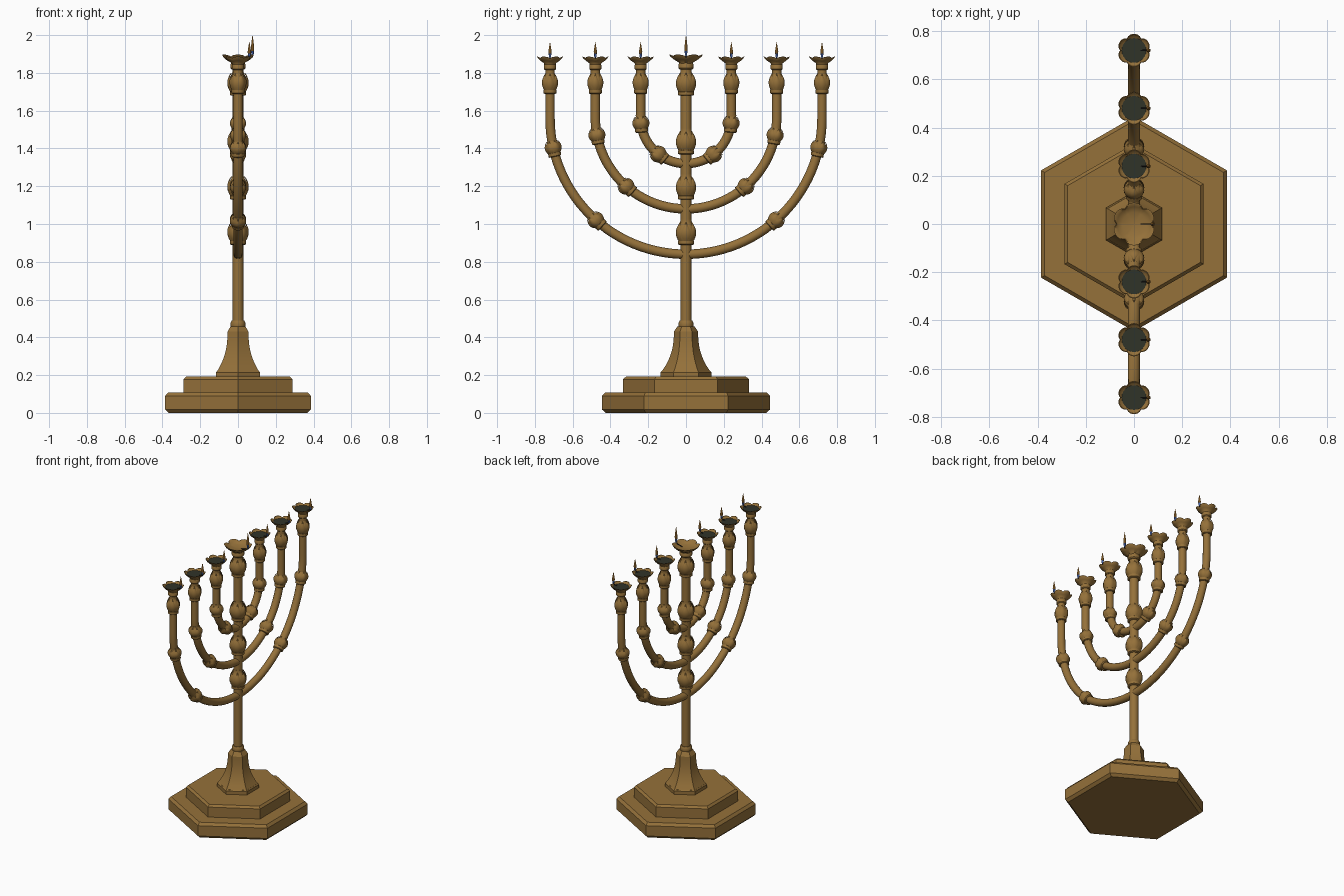
import bpy, bmesh
from math import sin, cos, pi, radians
from mathutils import Vector, Matrix

cube = bpy.data.objects.get("Cube")
if cube:
    bpy.data.objects.remove(cube)


def material(name, rgb):
    m = bpy.data.materials.new(name)
    m.use_nodes = True
    m.diffuse_color = (*rgb, 1)
    m.node_tree.nodes["Principled BSDF"].inputs["Base Color"].default_value = (*rgb, 1)
    return m


GOLD = material("aged gold", (0.30, 0.165, 0.042))
OIL = material("dark oil", (0.03, 0.033, 0.022))
WICK = material("black wick", (0.01, 0.01, 0.01))
FLAME = material("orange flame", (0.6, 0.28, 0.05))
BLUE = material("blue flame", (0.07, 0.15, 0.5))


def finish(bm, name, mat, matrix=Matrix(), smooth=35):
    bmesh.ops.recalc_face_normals(bm, faces=bm.faces)
    bm.transform(matrix)
    mesh = bpy.data.meshes.new(name)
    bm.to_mesh(mesh)
    bm.free()
    mesh.materials.append(mat)
    ob = bpy.data.objects.new(name, mesh)
    bpy.context.collection.objects.link(ob)
    if smooth:
        bpy.ops.object.select_all(action="DESELECT")
        ob.select_set(True)
        bpy.context.view_layer.objects.active = ob
        bpy.ops.object.shade_smooth_by_angle(angle=radians(smooth))
    return ob


def sweep(bm, rings, closed=True, caps=True):
    """Join rows of points with quads, optionally capping both ends."""
    rows = [[bm.verts.new(p) for p in ring] for ring in rings]
    n = len(rows[0])
    for a, b in zip(rows, rows[1:]):
        for i in range(n if closed else n - 1):
            j = (i + 1) % n
            bm.faces.new((a[i], a[j], b[j], b[i]))
    if caps:
        bm.faces.new(rows[0])
        bm.faces.new(rows[-1])


def lathe(name, profile, mat, sides=20, matrix=Matrix(), turn=0.0, smooth=35):
    bm = bmesh.new()
    angles = [2 * pi * i / sides + turn for i in range(sides)]
    sweep(bm, [[(r * cos(a), r * sin(a), z) for a in angles] for r, z in profile])
    return finish(bm, name, mat, matrix, smooth)


def along(point, direction):
    rot = Vector(direction).to_track_quat("Z", "X").to_matrix().to_4x4()
    return Matrix.Translation(point) @ rot


def bulb(t):
    """Relative radius of a bud from foot (0) to tip (1)."""
    return 0.58 + 0.42 * sin(pi * min(1, t * 1.1 + 0.08)) ** 0.8


def bud(name, point, direction, radius, length):
    """Swelling bud wrapped in six pointed petals, with a collar at its foot."""
    m = along(point, direction)
    steps = [i / 10 for i in range(11)]
    core = [(radius * 0.9 * bulb(t), (t - 0.5) * length) for t in steps]
    lathe(name + "_core", core, GOLD, 24, m)
    z = -0.5 * length
    c = radius * 0.74
    lathe(name + "_collar", [(c * 0.85, z - 0.016), (c, z - 0.012), (c, z + 0.004),
                             (c * 0.85, z + 0.008)], GOLD, 20, m)
    bm = bmesh.new()
    for k in range(6):
        rows = []
        for i in range(8):
            t = i / 7
            half = 0.6 * (1 - t ** 2.2) * (0.7 + 0.3 * sin(pi * t)) + 0.01
            row = []
            for v in (-1, -0.5, 0, 0.5, 1):
                a = k * pi / 3 + v * half
                r = radius * (0.9 * bulb(t * 0.85) + 0.12 * (1 - 0.8 * v * v) * (0.4 + 0.6 * t))
                row.append((r * cos(a), r * sin(a), (t * 0.85 - 0.47) * length))
            rows.append(row)
        sweep(bm, rows, closed=False, caps=False)
    finish(bm, name + "_petals", GOLD, m)


def cup(name, y, z, foot, rim, height):
    """Flower shaped cup: outer wall, scalloped lip, inner bowl."""
    profile = [(foot, 0, 0), (foot * 1.05, 0.2, 0), (rim * 0.72, 0.5, 0.3), (rim * 0.92, 0.78, 0.8),
               (rim, 1, 1), (rim * 0.95, 1, 1), (rim * 0.8, 0.72, 0.5), (rim * 0.55, 0.55, 0.1),
               (rim * 0.25, 0.46, 0), (0.002, 0.43, 0)]
    bm = bmesh.new()
    rings = []
    for r, h, wave in profile:
        ring = []
        for i in range(48):
            a = 2 * pi * i / 48
            lobe = abs(cos(3 * a + pi / 2)) ** 0.7 - 0.65
            rr = r * (1 + 0.16 * wave * (lobe - 0.35))
            ring.append((rr * cos(a), rr * sin(a), height * (h + 0.2 * wave * (lobe - 0.35))))
        rings.append(ring)
    sweep(bm, rings)
    finish(bm, name, GOLD, Matrix.Translation((0, y, z)), 50)


def light(name, y, x, z, height):
    """Wick lying over the lip, carrying a two-tone flame."""
    lathe(name + "_wick", [(0.003, 0), (0.003, 0.055)], WICK, 8,
          along((x - 0.05, y, z - 0.012), (1, 0, 0.25)))
    m = Matrix.Translation((x, y, z))
    h = height
    lathe(name + "_flame_base", [(0.002, 0), (0.006, 0.1 * h), (0.008, 0.28 * h)], BLUE, 10, m)
    lathe(name + "_flame", [(0.008, 0.28 * h), (0.009, 0.4 * h), (0.006, 0.65 * h),
                            (0.003, 0.85 * h), (0.0005, h)], FLAME, 10, m)


# Stepped hexagonal base, corners towards front and back
def hexagon(name, profile):
    lathe(name, profile, GOLD, 6, turn=pi / 2, smooth=0)


hexagon("base_lower_step", [(0.425, 0), (0.445, 0.018), (0.445, 0.09), (0.428, 0.108)])
hexagon("base_upper_step", [(0.333, 0.1), (0.333, 0.178), (0.318, 0.192)])
hexagon("pedestal_foot", [(0.134, 0.185), (0.134, 0.215), (0.128, 0.222)])
flare = [(0.064 + 0.064 * (1 - i / 8) ** 2.4, 0.22 + 0.21 * i / 8) for i in range(9)]
bm = bmesh.new()
hexa = [pi / 2 + k * pi / 3 for k in range(6)]
sweep(bm, [[(r * cos(a), r * sin(a), z) for a in hexa] for r, z in flare + [(0.045, 0.458)]])
finish(bm, "pedestal", GOLD, smooth=28)
lathe("stem_collar", [(0.036, 0.45), (0.039, 0.46), (0.039, 0.478), (0.033, 0.488)], GOLD)

# Central stem with four buds
lathe("stem", [(0.029, 0.45), (0.029, 1.86)], GOLD)
for i, z in enumerate((0.965, 1.205, 1.445, 1.755)):
    bud(f"stem_bud_{i + 1}", (0, 0, z), (0, 0, 1), 0.058, 0.12)
lathe("stem_neck_ring", [(0.034, 1.818), (0.04, 1.825), (0.04, 1.845), (0.034, 1.855)], GOLD)
cup("stem_cup", 0, 1.845, 0.036, 0.089, 0.052)
light("stem_light", 0, 0.077, 1.885, 0.115)

# Three pairs of curved arms sharing one centre height
HUB = 1.56
for label, radius, top_angle, low_angle in (("outer", 0.72, 78, 42), ("middle", 0.48, 80, 42),
                                            ("inner", 0.24, 85, 39)):
    for side, s in (("front", -1), ("back", 1)):
        name = f"{label}_{side}_arm"
        rings = []
        path = [(radius * sin(a), HUB - radius * cos(a), a)
                for a in (pi / 2 * i / 28 for i in range(29))] + [(radius, 1.86, pi / 2)]
        for y, z, a in path:
            rings.append([(0.025 * cos(b), s * (y - 0.025 * sin(b) * sin(a)),
                           z + 0.025 * sin(b) * cos(a)) for b in (2 * pi * k / 16 for k in range(16))])
        bm = bmesh.new()
        sweep(bm, rings)
        finish(bm, name, GOLD)
        # Buds on the curve and below the cup
        for part, deg in (("lower", low_angle), ("upper", top_angle)):
            a = radians(deg)
            bud(f"{name}_{part}_bud", (0, s * radius * sin(a), HUB - radius * cos(a)),
                (0, s * cos(a), sin(a)), 0.046, 0.078)
        y = s * radius
        bud(f"{name}_top_bud", (0, y, 1.757), (0, 0, 1), 0.046, 0.105)
        lathe(f"{name}_neck_ring", [(0.027, 1.815), (0.032, 1.82), (0.032, 1.842), (0.027, 1.85)],
              GOLD, matrix=Matrix.Translation((0, y, 0)))
        # Flower cup filled with oil
        cup(f"{name}_cup", y, 1.842, 0.03, 0.069, 0.044)
        lathe(f"{name}_oil", [(0.05, 1.87), (0.051, 1.873)], OIL, 24,
              Matrix.Translation((0, y, 0)))
        light(f"{name}_light", y, 0.06, 1.878, 0.085)
